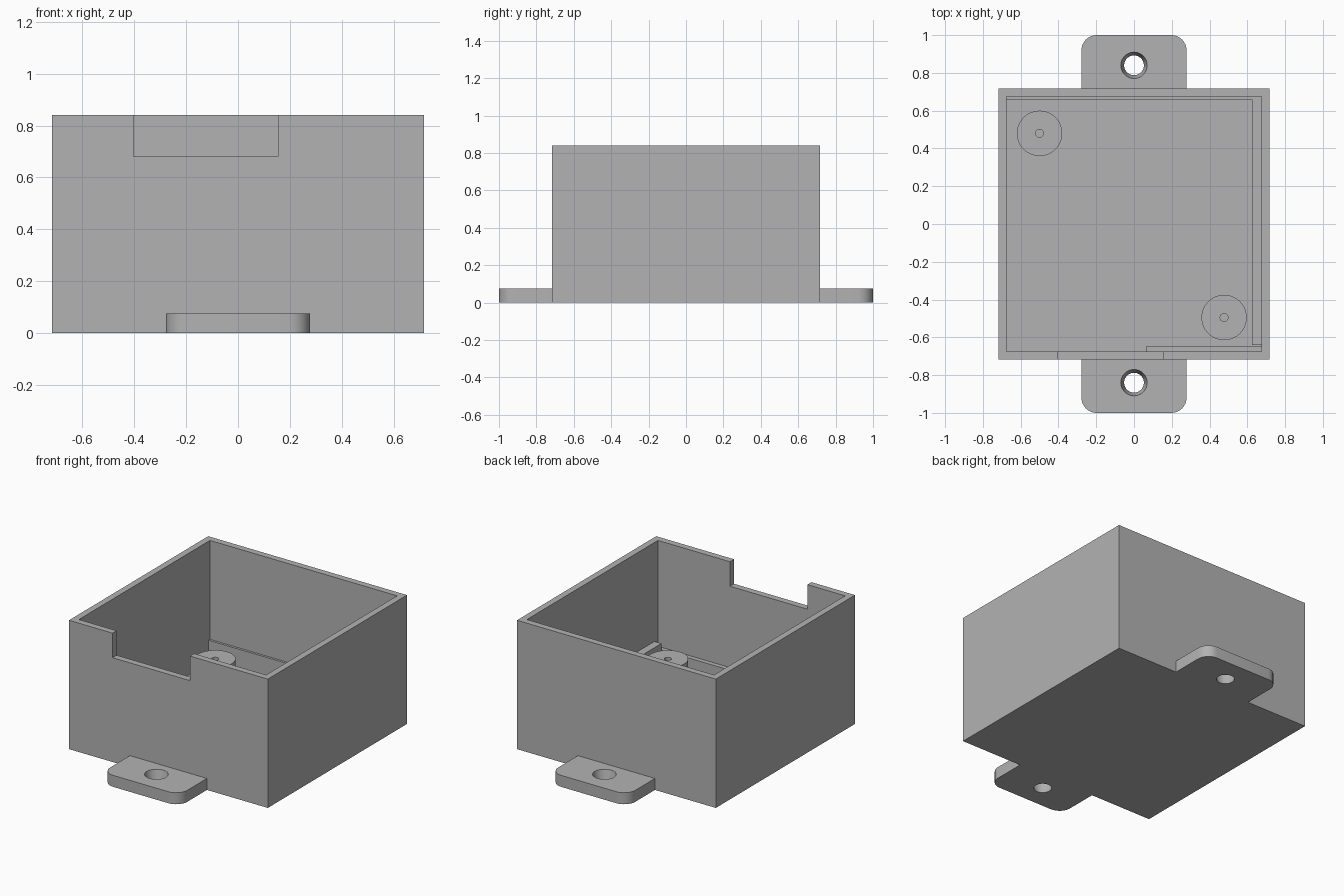
import bpy
import bmesh
from mathutils import Matrix, Vector

cube = bpy.data.objects.get("Cube")
if cube:
    bpy.data.objects.remove(cube, do_unlink=True)

grey = bpy.data.materials.new("plain grey")
grey.use_nodes = True
grey.diffuse_color = (0.45, 0.45, 0.45, 1)
grey.node_tree.nodes["Principled BSDF"].inputs["Base Color"].default_value = (0.45, 0.45, 0.45, 1)


def make_object(name, bm):
    bmesh.ops.recalc_face_normals(bm, faces=bm.faces)
    mesh = bpy.data.meshes.new(name)
    bm.to_mesh(mesh)
    bm.free()
    mesh.materials.append(grey)
    obj = bpy.data.objects.new(name, mesh)
    bpy.context.collection.objects.link(obj)
    return obj


def box(name, low, high, corner=0):
    """Box between two corners, with optional rounded outer (-y) corners."""
    low, high = Vector(low), Vector(high)
    bm = bmesh.new()
    bmesh.ops.create_cube(bm, size=1)
    bmesh.ops.scale(bm, vec=high - low, verts=bm.verts)
    bmesh.ops.translate(bm, vec=(low + high) / 2, verts=bm.verts)
    if corner:
        edges = [e for e in bm.edges
                 if abs(e.verts[0].co.z - e.verts[1].co.z) > 0.01
                 and e.verts[0].co.y < low.y + 0.001]
        bmesh.ops.bevel(bm, geom=edges, offset=corner, segments=8,
                        profile=0.5, affect="EDGES")
    return make_object(name, bm)


def cone(name, x, y, bottom, top, r_bottom, r_top):
    bm = bmesh.new()
    place = Matrix.Translation((x, y, (bottom + top) / 2))
    bmesh.ops.create_cone(bm, cap_ends=True, segments=48, radius1=r_bottom,
                          radius2=r_top, depth=top - bottom, matrix=place)
    return make_object(name, bm)


def cut(obj, cutter):
    cutter.hide_render = True
    mod = obj.modifiers.new("cut", "BOOLEAN")
    mod.operation = "DIFFERENCE"
    mod.solver = "EXACT"
    mod.object = cutter
    bpy.context.view_layer.objects.active = obj
    bpy.ops.object.modifier_apply(modifier=mod.name)
    bpy.data.objects.remove(cutter, do_unlink=True)


def smooth(obj):
    bpy.ops.object.select_all(action="DESELECT")
    obj.select_set(True)
    bpy.context.view_layer.objects.active = obj
    bpy.ops.object.shade_smooth_by_angle(angle=0.6)


W = 0.717       # half width of the case
IN = 0.675      # half width of the cavity
H = 0.84
FLOOR = 0.045

# Open case with a notch in the front rim
case = box("case", (-W, -W, 0), (W, W, H))
cut(case, box("cavity", (-IN, -IN, FLOOR), (IN, IN, 1)))
cut(case, box("notch", (-0.403, -0.8, 0.68), (0.155, -0.6, 1)))

# Board ledges along the inside walls
box("back_ledge", (-IN, 0.66, FLOOR), (IN, IN, 0.195))
box("left_ledge", (0.625, -0.64, FLOOR), (IN, 0.66, 0.195))
box("front_ledge", (0.065, -IN, FLOOR), (IN, -0.645, 0.15))

# Screw posts with pilot holes
for name, x, y in (("back_post", -0.5, 0.48), ("front_post", 0.477, -0.495)):
    post = cone(name, x, y, FLOOR, 0.19, 0.12, 0.12)
    cut(post, cone("pilot", x, y, FLOOR + 0.01, 0.3, 0.021, 0.021))
    smooth(post)

# Mounting tabs with tapered screw holes
for name, turn in (("front_tab", 0), ("back_tab", 3.14159265)):
    tab = box(name, (-0.278, -1, 0), (0.278, -W, 0.075), corner=0.08)
    cut(tab, cone("screw_hole", 0, -0.84, -0.01, 0.085, 0.05, 0.072))
    tab.data.transform(Matrix.Rotation(turn, 4, "Z"))
    smooth(tab)
